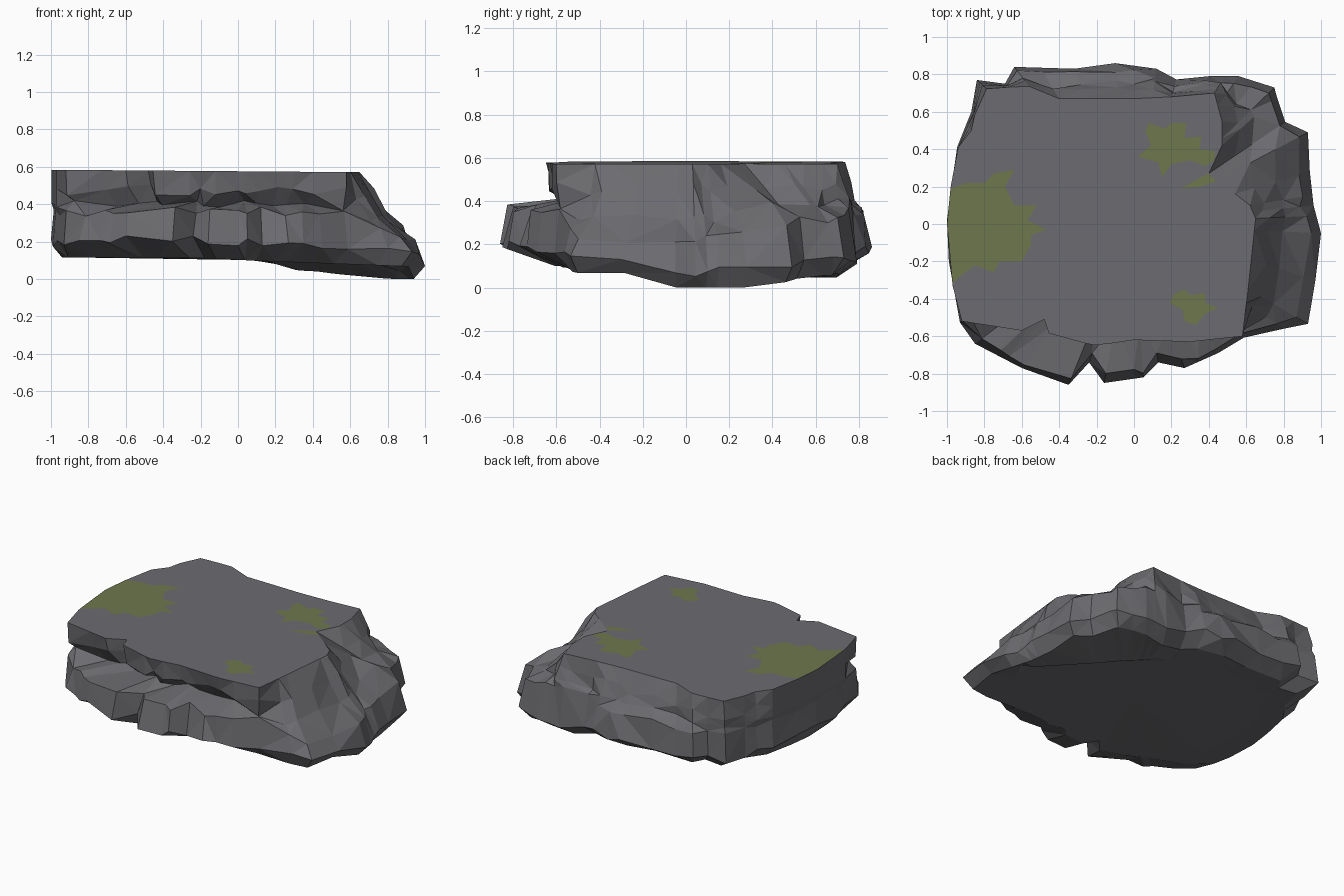
import bpy, bmesh, math, random

if "Cube" in bpy.data.objects:
    bpy.data.objects.remove(bpy.data.objects["Cube"])

random.seed(11)


def material(name, rgb):
    m = bpy.data.materials.new(name)
    m.diffuse_color = (*rgb, 1)
    m.use_nodes = True
    m.node_tree.nodes["Principled BSDF"].inputs["Base Color"].default_value = m.diffuse_color
    return m


stone = material("grey stone", (0.15, 0.147, 0.16))
moss = material("moss green", (0.155, 0.185, 0.075))

# Outlines seen from above: flat top, and widest ledge
TOP = [(.65, .03), (.62, .10), (.40, .27), (.47, .42), (.47, .55), (.43, .70),
       (.20, .68), (0, .67), (-.40, .67), (-.45, .74), (-.72, .73), (-.82, .72),
       (-.87, .50), (-.94, .41), (-.98, .20), (-1, .0), (-.97, -.33), (-.92, -.52),
       (-.60, -.57), (-.48, -.51), (-.45, -.60), (-.20, -.65), (0, -.62),
       (.30, -.63), (.58, -.60), (.61, -.35)]
LEDGE = [(.96, .10), (.94, .28), (.93, .49), (.80, .55), (.75, .73), (.56, .79), (.40, .79),
         (.20, .77), (.12, .83), (-.10, .86), (-.32, .83), (-.64, .84), (-.69, .75),
         (-.84, .77), (-.87, .60), (-.95, .40), (-1, .02), (-.99, -.20), (-.93, -.53),
         (-.85, -.64), (-.60, -.77), (-.35, -.86), (-.24, -.74), (-.16, -.85),
         (.05, -.82), (.13, -.74), (.27, -.77), (.45, -.69), (.60, -.60),
         (.80, -.56), (.95, -.53), (.97, -.30), (1, -.05)]


def smooth(v, a, b):
    t = max(0, min(1, (v - a) / (b - a)))
    return t * t * (3 - 2 * t)


def lerp(a, b, t):
    return a + (b - a) * t


def radius(outline, a):
    """Distance from the centre to the outline in direction a."""
    c, s = math.cos(a), math.sin(a)
    best = 0
    for i, (x0, y0) in enumerate(outline):
        x1, y1 = outline[(i + 1) % len(outline)]
        dx, dy = x1 - x0, y1 - y0
        den = c * dy - s * dx
        if abs(den) < 1e-9:
            continue
        t = (x0 * dy - y0 * dx) / den
        u = (x0 * s - y0 * c) / den
        if t > 0 and -1e-6 <= u <= 1 + 1e-6:
            best = max(best, t)
    return best


def top_z(x):
    return .576 - .008 * x


def path_z(keys, x):
    for (a, za), (b, zb) in zip(keys, keys[1:]):
        if x <= b:
            return lerp(za, zb, (x - a) / (b - a))
    return keys[-1][1]


def base_z(x, y):
    """Underside: a gently tilted plane with a chunk hanging at the back right."""
    plane = path_z([(-1.1, .115), (-.2, .112), (.15, .095), (1.1, .06)], x)
    chunk = path_z([(-1.1, .115), (-.2, .112), (.15, .095), (.32, .045), (.82, 0), (1.1, 0)], x)
    chunk += .045 * smooth(y, .3, .6) * smooth(x, .3, .6)
    return lerp(plane, chunk, smooth(y + .85 * x, .64, .76))


# Directions through every outline corner, near duplicates dropped
angles = []
for a in sorted(math.atan2(y, x) for x, y in LEDGE + TOP):
    if not angles or a - angles[-1] > .035:
        angles.append(a)

# Rock body: stacked rings with lip, recess, jutting ledge, undercut and base
bm = bmesh.new()
rings = [[] for _ in range(8)]
jit = random.uniform
for a in angles:
    c, s = math.cos(a), math.sin(a)
    rt, rm = radius(TOP, a), radius(LEDGE, a)
    slope = smooth(c, .45, .85)
    front = smooth(-s, .3, .65) * (1 - slope)
    back = smooth(s, .3, .65) * (1 - slope)
    gap = max(rm - rt, 0)
    free = gap > .03
    low = smooth(rm * c, .55, 1)
    # the back right shoulder stays high, the right side drops into a step
    shoulder = smooth(s, .2, .45)
    rb = rm * (.94 - .2 * front - .06 * back)
    zb = base_z(rb * c, rb * s)
    lip = rt + gap * (lerp(.22, .35, shoulder) * slope + .35 * back) - .01 * front
    rec = rt + gap * (lerp(.48, .62, shoulder) * slope + .45 * back) - .09 * front
    z_rec = lerp(.40, lerp(.32, .38, shoulder), slope)
    # the hanging chunk's edge crosses the underside as a straight line
    edge = s + .85 * c
    outer = min(rb * .92, .76 / edge) if edge > .3 else rb * .92
    inner = min(rb * .84, .64 / edge) if edge > .3 else rb * .84
    profile = [
        (rt, None),
        (lip + jit(-.02, .01) * free, .475 - .02 * slope + jit(-.03, .03)),
        (rec + jit(-.03, .02) * free, z_rec + jit(-.02, .02)),
        (rm - .015 - .02 * slope + jit(-.04, 0) * free,
         lerp(.365, lerp(.235, .28, shoulder), low) + jit(-.03, .02)),
        (rm, zb + .05 + .02 * front + jit(0, .05)),
        (rb, zb),
        (outer, base_z(outer * c, outer * s)),
        (inner, base_z(inner * c, inner * s))]
    for ring, (r, z) in zip(rings, profile):
        x, y = r * c, r * s
        ring.append(bm.verts.new((x, y, top_z(x) if z is None else z)))

n = len(angles)
for upper, lower in zip(rings, rings[1:]):
    for i in range(n):
        j = (i + 1) % n
        p, q, r, t = upper[i], lower[i], lower[j], upper[j]
        # split along the shorter diagonal for chiselled facets
        if (p.co - r.co).length < (q.co - t.co).length:
            bm.faces.new((p, q, r)), bm.faces.new((p, r, t))
        else:
            bm.faces.new((p, q, t)), bm.faces.new((q, r, t))
bm.faces.new(rings[0])
hub = bm.verts.new((0, 0, base_z(0, 0)))
for i in range(n):
    bm.faces.new((rings[-1][(i + 1) % n], rings[-1][i], hub))
bmesh.ops.recalc_face_normals(bm, faces=bm.faces)
# rest the lowest point on the floor
low_z = min(v.co.z for v in bm.verts)
for v in rings[-1] + rings[-2] + rings[-3] + [hub]:
    v.co.z -= low_z
me = bpy.data.meshes.new("rock_slab")
bm.to_mesh(me)
bm.free()
me.materials.append(stone)
bpy.context.collection.objects.link(bpy.data.objects.new("rock_slab", me))

# Moss patches: thin ragged sheets lying on the flat top
PATCHES = {
    "moss_left": [(-.98, .19), (-.9, .22), (-.8, .22), (-.75, .27), (-.64, .29), (-.69, .2),
                  (-.64, .1), (-.52, .1), (-.57, .02), (-.47, -.03), (-.55, -.06),
                  (-.55, -.11), (-.6, -.2), (-.72, -.2), (-.75, -.26), (-.85, -.22),
                  (-.93, -.28), (-.97, -.32), (-1, 0)],
    "moss_right": [(.06, .5), (.08, .54), (.17, .51), (.2, .54), (.28, .54), (.27, .46),
                   (.36, .47), (.35, .4), (.43, .39), (.43, .34), (.38, .31), (.3, .34),
                   (.2, .32), (.15, .25), (.13, .33), (.02, .36), (.09, .42)],
    "moss_strip": [(.25, .19), (.34, .24), (.395, .27), (.44, .23), (.36, .2)],
    "moss_front": [(.19, -.42), (.22, -.37), (.27, -.35), (.3, -.38), (.38, -.37),
                   (.38, -.42), (.45, -.45), (.38, -.48), (.33, -.54), (.27, -.52),
                   (.26, -.46)],
}
for name, pts in PATCHES.items():
    b = bmesh.new()
    f = b.faces.new([b.verts.new((x, y, top_z(x) + .002)) for x, y in pts])
    f.normal_update()
    if f.normal.z < 0:
        f.normal_flip()
    bmesh.ops.triangulate(b, faces=[f])
    m = bpy.data.meshes.new(name)
    b.to_mesh(m)
    b.free()
    m.materials.append(moss)
    bpy.context.collection.objects.link(bpy.data.objects.new(name, m))
